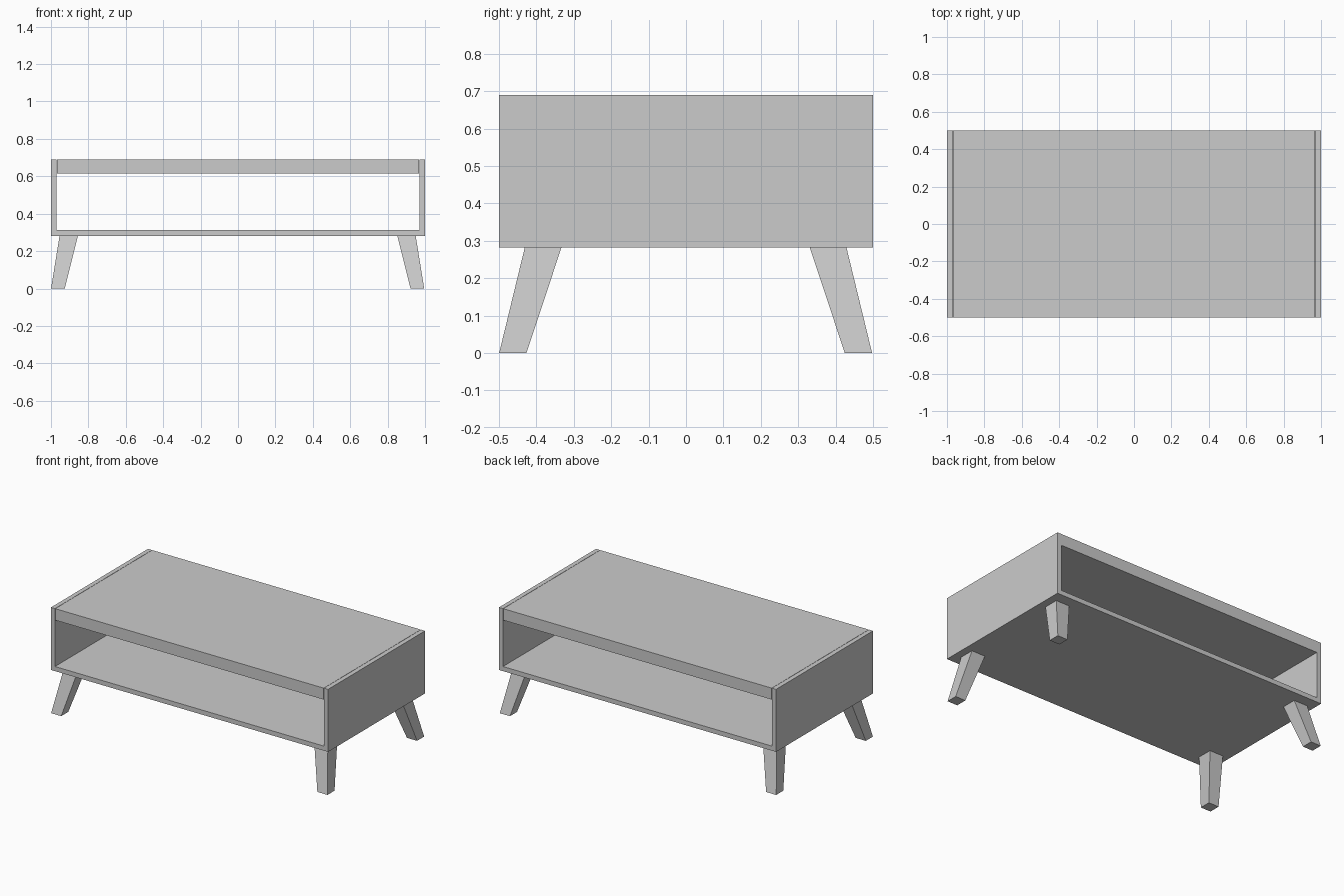
import bpy

if "Cube" in bpy.data.objects:
    bpy.data.objects.remove(bpy.data.objects["Cube"])

Z0, Z1 = 0.282, 0.69


def make_mesh(name, verts, faces):
    mesh = bpy.data.meshes.new(name)
    mesh.from_pydata(verts, [], faces)
    obj = bpy.data.objects.new(name, mesh)
    bpy.context.collection.objects.link(obj)
    return obj


def loft(name, bottom, top):
    """Join two matching rings of points and cap both ends."""
    n = len(bottom)
    faces = [(i, (i + 1) % n, (i + 1) % n + n, i + n) for i in range(n)]
    faces += [tuple(reversed(range(n))), tuple(range(n, 2 * n))]
    return make_mesh(name, bottom + top, faces)


def extrude_y(name, profile, y0, y1):
    # Profile runs anticlockwise seen from the front
    return loft(name, [(x, y0, z) for x, z in profile][::-1],
                [(x, y1, z) for x, z in profile][::-1])


def square(cx, cy, size, z):
    h = size / 2
    return [(cx - h, cy - h, z), (cx + h, cy - h, z),
            (cx + h, cy + h, z), (cx - h, cy + h, z)]


# U-shaped body: two sides and the shelf, open at front and back
extrude_y("side_panels_and_shelf",
          [(-1, Z0), (1, Z0), (1, Z1), (0.971, Z1), (0.971, 0.312),
           (-0.971, 0.312), (-0.971, Z1), (-1, Z1)], -0.5, 0.5)

# Thick top set between the sides
extrude_y("table_top",
          [(-0.969, 0.615), (0.969, 0.615), (0.969, Z1), (-0.969, Z1)],
          -0.5, 0.5)

# Splayed, tapered square legs
for sx, side in ((-1, "left"), (1, "right")):
    for sy, end in ((-1, "front"), (1, "back")):
        loft(f"{end}_{side}_leg",
             square(sx * 0.961 - 0.002, sy * 0.462 - 0.001, 0.073, 0),
             square(sx * 0.903 - 0.002, sy * 0.381 - 0.001, 0.098, Z0))
